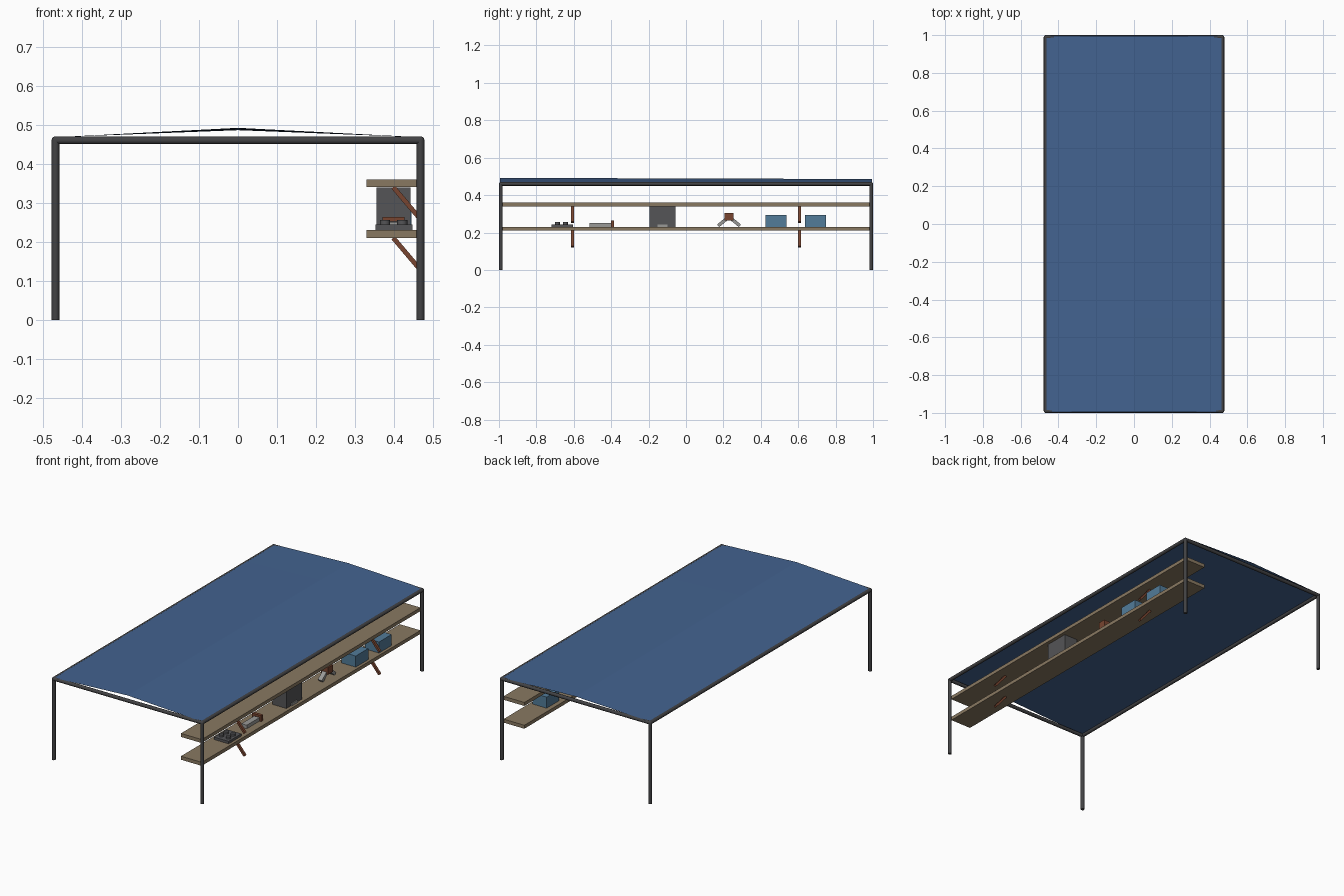
import bpy, bmesh, math
from mathutils import Vector

if "Cube" in bpy.data.objects:
    bpy.data.objects.remove(bpy.data.objects["Cube"])


def material(name, rgb):
    m = bpy.data.materials.new(name)
    m.diffuse_color = (*rgb, 1)
    m.use_nodes = True
    m.node_tree.nodes["Principled BSDF"].inputs["Base Color"].default_value = m.diffuse_color
    return m


TARP = material("canopy blue", (0.056, 0.125, 0.28))
PIPE = material("dark pipe grey", (0.055, 0.055, 0.058))
WOOD = material("pale wood", (0.25, 0.19, 0.12))
BROWN = material("red brown", (0.19, 0.06, 0.03))
IRON = material("iron grey", (0.09, 0.09, 0.095))
STEEL = material("light steel", (0.32, 0.32, 0.31))
BLUE = material("bin blue", (0.085, 0.20, 0.32))


def finish(name, bm, mat):
    me = bpy.data.meshes.new(name)
    bm.to_mesh(me)
    bm.free()
    me.materials.append(mat)
    ob = bpy.data.objects.new(name, me)
    bpy.context.collection.objects.link(ob)
    return ob


def box(name, x, y, z, mat):
    """Box from three (low, high) ranges."""
    bm = bmesh.new()
    bmesh.ops.create_cube(bm, size=1)
    for v in bm.verts:
        v.co = Vector([(r[0] + r[1]) / 2 + c * (r[1] - r[0]) for r, c in zip((x, y, z), v.co)])
    return finish(name, bm, mat)


def bar(name, a, b, wide, deep, mat):
    """Rectangular bar between two points."""
    a, b = Vector(a), Vector(b)
    bm = bmesh.new()
    bmesh.ops.create_cube(bm, size=1)
    bmesh.ops.scale(bm, vec=(wide, deep, (b - a).length), verts=bm.verts)
    ob = finish(name, bm, mat)
    ob.location = (a + b) / 2
    ob.rotation_euler = (b - a).to_track_quat('Z', 'Y').to_euler()
    return ob


def tube(name, a, b, r, mat, sides=12):
    """Round pipe between two points."""
    a, b = Vector(a), Vector(b)
    bm = bmesh.new()
    bmesh.ops.create_cone(bm, cap_ends=True, segments=sides, radius1=r, radius2=r, depth=(b - a).length)
    for f in bm.faces:
        f.smooth = len(f.verts) == 4
    for e in bm.edges:
        e.smooth = all(f.smooth for f in e.link_faces)
    ob = finish(name, bm, mat)
    ob.location = (a + b) / 2
    ob.rotation_euler = (b - a).to_track_quat('Z', 'Y').to_euler()
    return ob


# Pipe frame: corner posts, rounded elbows and top rails
PX, PY, TOP, R = 0.468, 0.99, 0.46, 0.01
for sx in (-1, 1):
    for sy in (-1, 1):
        tube("corner_post", (sx * PX, sy * PY, 0), (sx * PX, sy * PY, TOP), R, PIPE)
        bm = bmesh.new()
        bmesh.ops.create_uvsphere(bm, u_segments=12, v_segments=8, radius=R)
        for f in bm.faces:
            f.smooth = True
        finish("corner_elbow", bm, PIPE).location = (sx * PX, sy * PY, TOP)
    tube("side_rail", (sx * PX, -PY, TOP), (sx * PX, PY, TOP), R, PIPE)
    tube("end_rail", (-PX, sx * PY, TOP), (PX, sx * PY, TOP), R, PIPE)

# Canopy: thin sheet with a low ridge falling gently to the back
bm = bmesh.new()
rows = []
for i in range(9):
    t = i / 8
    y = -0.995 + 1.99 * t
    ridge = 0.492 - 0.006 * t
    rows.append([bm.verts.new(p) for p in ((-0.466, y, 0.468), (0, y, ridge), (0.466, y, 0.468))])
for p, q in zip(rows, rows[1:]):
    for k in range(2):
        bm.faces.new((p[k], p[k + 1], q[k + 1], q[k]))
finish("canopy", bm, TARP)

# Two long shelves with diagonal braces
for z in (0.21, 0.34):
    box("shelf", (0.33, 0.461), (-0.985, 0.985), (z, z + 0.02), WOOD)
    for y in (-0.607, 0.607):
        bar("shelf_brace", (0.398, y, z), (0.47, y, z - 0.085), 0.014, 0.012, BROWN)

S = 0.23  # top of the lower shelf

# Camp stove with four burners
box("stove_plate", (0.353, 0.445), (-0.72, -0.605), (S, S + 0.014), IRON)
for x in (0.377, 0.421):
    for y in (-0.688, -0.645):
        tube("burner", (x, y, S + 0.012), (x, y, S + 0.026), 0.013, IRON)

# Saw: steel blade with a brown loop handle
box("saw_blade", (0.382, 0.416), (-0.515, -0.40), (S, S + 0.02), STEEL)
for x in (0.37, 0.413):
    box("saw_handle_side", (x, x + 0.014), (-0.402, -0.384), (S, S + 0.034), BROWN)
box("saw_handle_top", (0.384, 0.413), (-0.402, -0.384), (S + 0.022, S + 0.034), BROWN)

# Iron heater with a light vent at its foot
box("heater", (0.355, 0.442), (-0.195, -0.055), (S, 0.339), IRON)
box("heater_vent", (0.44, 0.447), (-0.152, -0.1), (S, S + 0.014), STEEL)

# Pliers: brown block with two splayed steel legs
box("plier_block", (0.378, 0.422), (0.207, 0.253), (0.263, 0.303), BROWN)
for s in (-1, 1):
    bar("plier_leg", (0.40, 0.23 + s * 0.012, 0.274), (0.40, 0.23 + s * 0.058, 0.236), 0.026, 0.018, STEEL)

# Blue storage bins
for y in (0.425, 0.635):
    box("storage_bin", (0.355, 0.445), (y, y + 0.113), (S, 0.293), BLUE)
